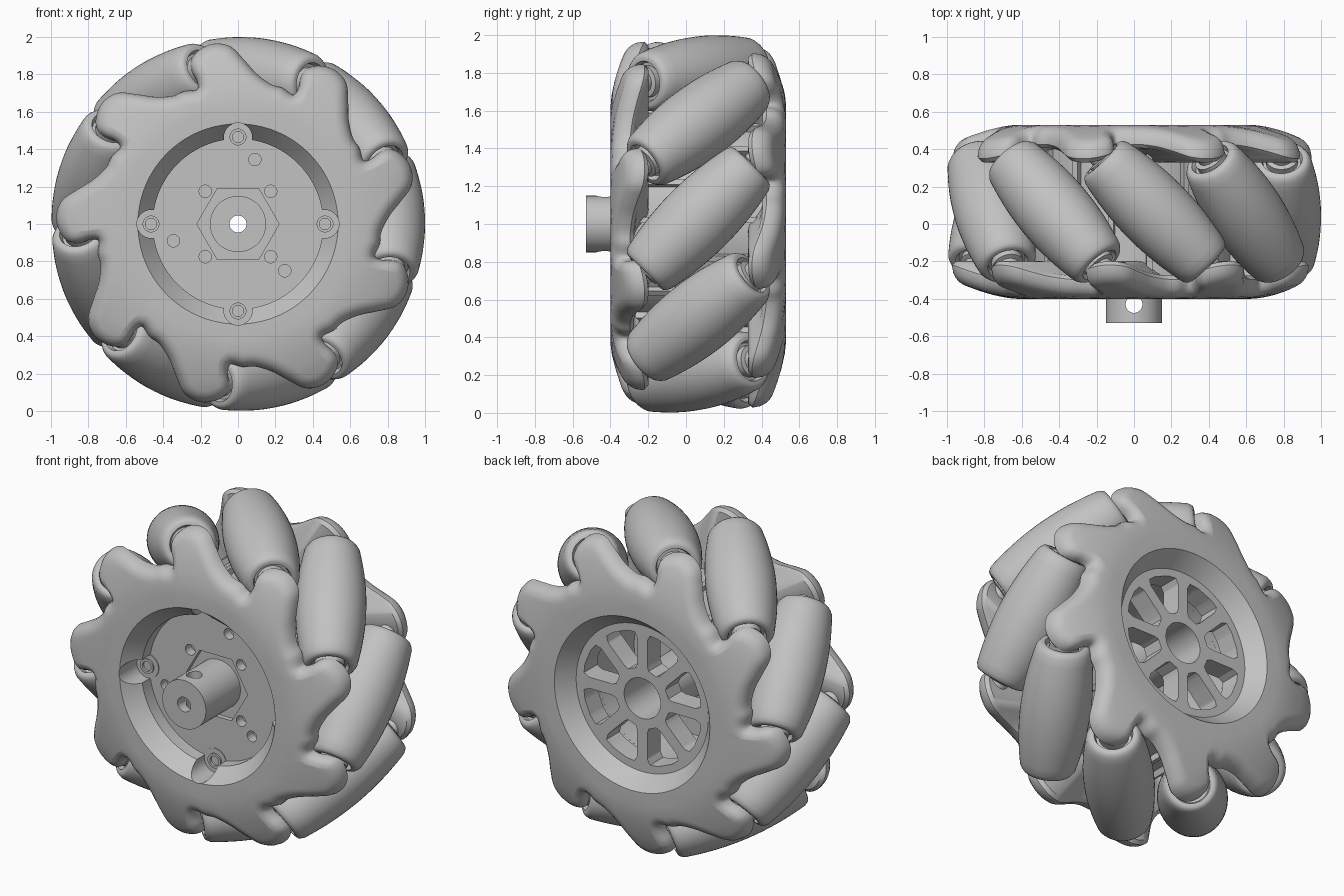
import bpy, bmesh, math
from math import sin, cos, pi, radians, sqrt
from mathutils import Matrix, Vector

old = bpy.data.objects.get("Cube")
if old:
    bpy.data.objects.remove(old, do_unlink=True)

grey = bpy.data.materials.new("light_grey")
grey.use_nodes = True
grey.diffuse_color = (0.54, 0.54, 0.54, 1)
grey.node_tree.nodes["Principled BSDF"].inputs["Base Color"].default_value = (0.54, 0.54, 0.54, 1)

CENTRE = Matrix.Translation((0, 0, 1))
COUNT = 9
STEP = 360 / COUNT
PHASE = 2            # angle of the first roller
MID_Y = 0.065        # middle plane between the side plates
parts = []


def finish(name, bm, matrix=CENTRE):
    bmesh.ops.remove_doubles(bm, verts=bm.verts, dist=1e-5)
    bmesh.ops.transform(bm, matrix=matrix, verts=bm.verts)
    bmesh.ops.recalc_face_normals(bm, faces=bm.faces)
    mesh = bpy.data.meshes.new(name)
    bm.to_mesh(mesh)
    bm.free()
    mesh.materials.append(grey)
    obj = bpy.data.objects.new(name, mesh)
    bpy.context.collection.objects.link(obj)
    parts.append(obj)
    return obj


def bridge(name, sections, matrix=CENTRE):
    """Skin a closed ring of closed sections."""
    bm = bmesh.new()
    rings = [[bm.verts.new(p) for p in s] for s in sections]
    for i, a in enumerate(rings):
        b = rings[(i + 1) % len(rings)]
        for j in range(len(a)):
            k = (j + 1) % len(a)
            bm.faces.new((a[j], a[k], b[k], b[j]))
    return finish(name, bm, matrix)


def lathe(name, profile, matrix=CENTRE, n=64):
    """Turn (radius, y) points about the y axis."""
    turns = [2 * pi * i / n for i in range(n)]
    profile = [(max(r, 1e-7), y) for r, y in profile]
    return bridge(name, [[(r * cos(a), y, r * sin(a)) for r, y in profile] for a in turns], matrix)


def prism(name, points, y0, y1):
    bm = bmesh.new()
    face = bm.faces.new([bm.verts.new((x, y0, z)) for x, z in points])
    made = bmesh.ops.extrude_face_region(bm, geom=[face])["geom"]
    verts = [v for v in made if isinstance(v, bmesh.types.BMVert)]
    bmesh.ops.translate(bm, vec=(0, y1 - y0, 0), verts=verts)
    return finish(name, bm)


def polar(r, a):
    return Vector((r * cos(a), r * sin(a)))


def circle(x, z, r, n=24):
    return [Vector((x, z)) + polar(r, 2 * pi * i / n) for i in range(n)]


def cut(obj, cutters):
    for c in cutters:
        c.hide_render = True
        mod = obj.modifiers.new("cut", 'BOOLEAN')
        mod.operation, mod.solver, mod.object = 'DIFFERENCE', 'EXACT', c
    deps = bpy.context.evaluated_depsgraph_get()
    mesh = bpy.data.meshes.new_from_object(obj.evaluated_get(deps))
    obj.modifiers.clear()
    obj.data = mesh
    for c in cutters:
        parts.remove(c)
        bpy.data.objects.remove(c, do_unlink=True)


# Side plates: one lobe outline as (angle from tip, radius), repeated round the rim
LOBE = [(-30, .75), (-25, .765), (-20, .768), (-14, .81), (-9, .88), (-5, .945),
        (-1, .97), (3, .968), (7, .94), (9.4, .90), (9.8, .85), (9, .79)]


def lobe_point(i):
    turn, k = divmod(i, len(LOBE))
    return Vector((LOBE[k][0] + STEP * turn, LOBE[k][1]))


def spline(u):
    i = math.floor(u)
    f = u - i
    a, b, c, d = (lobe_point(i + k) for k in (-1, 0, 1, 2))
    return 0.5 * (2 * b + (c - a) * f + (2 * a - 5 * b + 4 * c - d) * f * f
                  + (3 * b - a - 3 * c + d) * f ** 3)


def dome(r):
    return -.4 + .1 * max(0, (r - .62) / .35) ** 1.6


def plate(name, matrix):
    sub, tip, inset, drop = 4, PHASE - 25, .06, .07

    def rim_at(u):
        angle, r = spline(u)
        return polar(r, radians(tip + angle))

    sections = []
    for i in range(COUNT * len(LOBE) * sub):
        u = i / sub
        angle, radius = spline(u)
        rim = rim_at(u)
        tangent = (rim_at(u + .1) - rim_at(u - .1)).normalized()
        outward = Vector((tangent.y, -tangent.x))
        shoulder = rim - outward * inset
        ray = polar(1, radians(tip - 30 + u * STEP / len(LOBE)))
        y_in = -.3 + .05 * cos(2 * pi * (angle + 6) / STEP)
        y_in = max(y_in, dome(radius) + .1)

        # bore, domed face, rounded rim, inner face
        section = [(ray * .455, -.1), (ray * .455, -.3), (ray * .535, -.4)]
        for k in range(5):
            p = (ray * .62).lerp(shoulder, k / 4)
            section.append((p, dome(p.length)))
        for f in (.4, .7, .9, 1):
            p = shoulder + outward * inset * f
            section.append((p, dome(p.length) + drop * (1 - sqrt(1 - f * f))))
        section += [(rim, y_in - .02), (rim - outward * .02, y_in), (ray * .56, y_in), (ray * .56, -.1)]
        sections.append([(p.x, y, p.y) for p, y in section])
    return bridge(name, sections, matrix)


front_plate = plate("front_side_plate", CENTRE)
flip_axis = Vector((cos(radians(PHASE)), 0, sin(radians(PHASE))))
plate("back_side_plate", Matrix.Translation((0, 2 * MID_Y, 1)) @ Matrix.Rotation(pi, 4, flip_axis))

# Screw grooves in the front bore, with screw heads at the bottom
quarters = [polar(.465, k * pi / 2) for k in range(4)]
cut(front_plate, [prism("groove_cutter", circle(x, z, .075, 32), -.6, -.21) for x, z in quarters])
for x, z in quarters:
    lathe("screw_head", [(0, -.22), (.03, -.22), (.03, -.235), (.045, -.235), (.045, -.225),
                         (.075, -.225), (.075, -.2), (0, -.2)],
          Matrix.Translation((x, 0, 1 + z)), 32)

# Drum joining the plates, with ribs
lathe("drum", [(.455, -.1), (.56, -.1), (.56, .23), (.455, .23)])
for k in range(2 * COUNT):
    a = radians(PHASE + k * STEP / 2)
    bm = bmesh.new()
    bmesh.ops.create_cube(bm, size=1, matrix=Matrix.Translation((.57, MID_Y, 0)) @ Matrix.Diagonal((.05, .7, .03, 1)))
    finish("drum_rib", bm, CENTRE @ Matrix.Rotation(-a, 4, 'Y'))

# Front disc with hexagonal recess and blind screw holes
disc = lathe("front_disc", [(.14, -.22), (.46, -.22), (.46, -.14), (.14, -.14)])
holes = [(sx * .175, sz * .175) for sx in (-1, 1) for sz in (-1, 1)]
holes += [(.09, .345), (-.345, -.09), (.25, -.25)]
cut(disc, [prism("hex_cutter", circle(0, 0, .22, 6), -.3, -.19)]
    + [prism("hole_cutter", circle(x, z, .033), -.3, -.16) for x, z in holes])

# Back spoke wheel with eight windows
wheel = lathe("back_spokes", [(.14, .3), (.46, .3), (.46, .43), (.14, .43)])
windows = []
for k in range(8):
    mid = (k + .5) * pi / 4
    outline = []
    for r, side in ((.185, .75), (.21, 1), (.29, 1), (.37, 1), (.405, .85), (.41, .4)):
        outline.append((r, (pi / 8 - .035 / r) * side))
    ring = [polar(r, mid - h) for r, h in outline]
    ring += [polar(r, mid + h) for r, h in reversed(outline)]
    windows.append(prism("window_cutter", ring, .2, .6))
cut(wheel, windows)

# Hub shaft with bore and cross hole
shaft = lathe("hub_shaft", [(.045, -.53), (.15, -.53), (.15, .43), (.125, .43), (.125, 0), (.045, 0)])
cross = lathe("cross_cutter", [(0, -.4), (.045, -.4), (.045, .4), (0, .4)],
              Matrix.Translation((0, -.43, 1)) @ Matrix.Rotation(pi / 2, 4, 'X'), 32)
cut(shaft, [cross])

# Barrel rollers at 45 degrees, each on its axle
ORBIT, HALF = .8, .4


def barrel(s):
    return 1 - sqrt(ORBIT ** 2 + s * s / 2)


body = [(barrel(s), s) for s in (HALF * .92 * k / 8 for k in range(-8, 9))]
tip_r = barrel(HALF)
end = [(tip_r - .003, HALF - .015), (tip_r - .012, HALF - .004), (tip_r - .025, HALF),
       (.11, HALF), (.1, HALF - .03), (0, HALF - .03)]
roller_profile = [(r, -s) for r, s in reversed(end)] + body + end
axle_profile = [(0, -.47), (.06, -.47), (.06, -.41), (.085, -.405), (.085, -.34),
                (.085, .34), (.085, .405), (.06, .41), (.06, .47), (0, .47)]
for k in range(COUNT):
    a = radians(PHASE + k * STEP)
    along = Vector((-sin(a), 1, cos(a))).normalized()
    turn = Vector((0, 1, 0)).rotation_difference(along).to_matrix().to_4x4()
    place = Matrix.Translation((ORBIT * cos(a), MID_Y, 1 + ORBIT * sin(a))) @ turn
    lathe("roller", roller_profile, place, 48)
    lathe("roller_axle", axle_profile, place, 24)

# Smooth shading with sharp edges kept
bpy.ops.object.select_all(action='DESELECT')
for obj in parts:
    obj.select_set(True)
bpy.context.view_layer.objects.active = parts[0]
bpy.ops.object.shade_smooth_by_angle(angle=radians(35))
